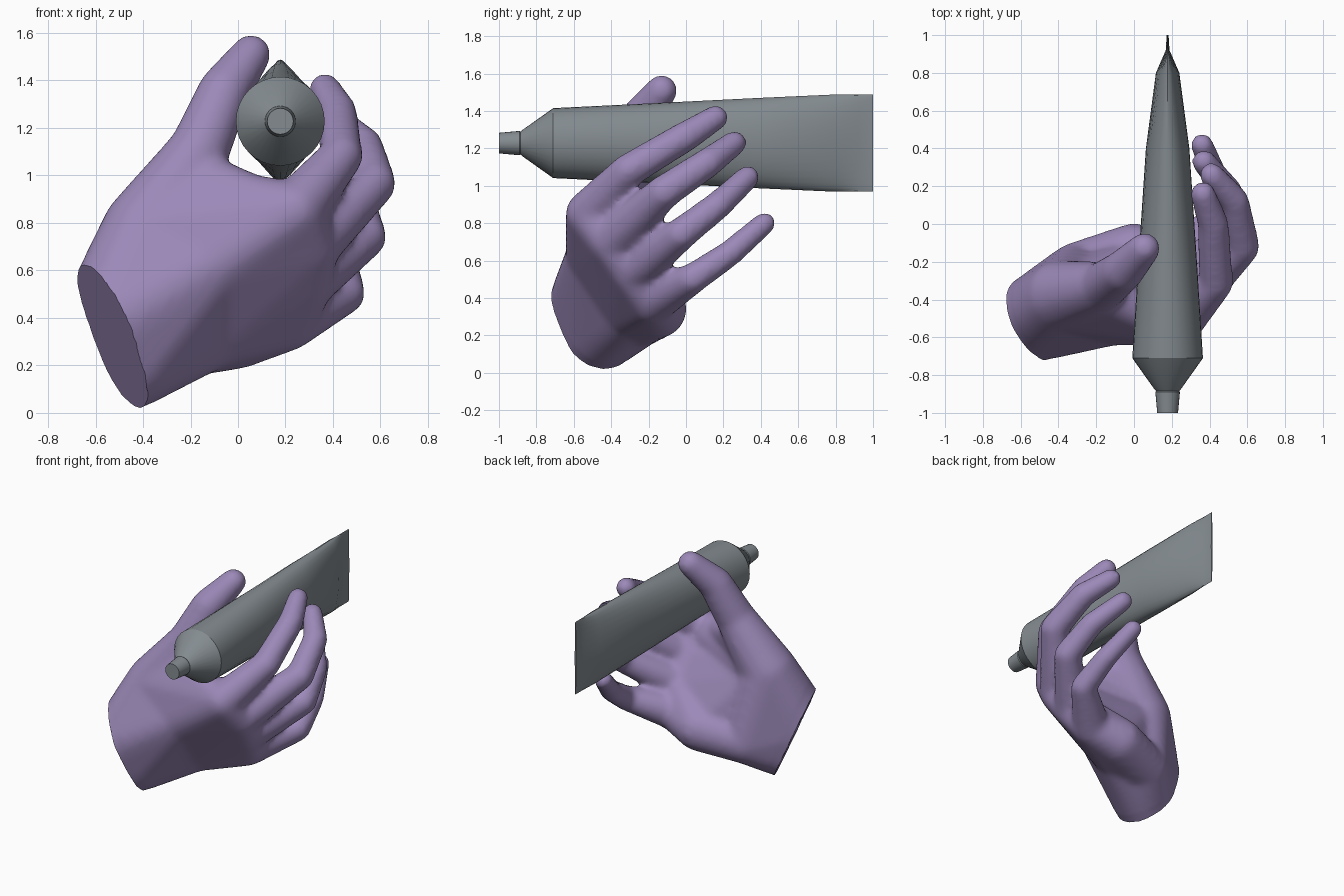
import bpy, bmesh
from math import cos, sin, tau, radians
from mathutils import Vector

if "Cube" in bpy.data.objects:
    bpy.data.objects.remove(bpy.data.objects["Cube"])


def finish(bm, name, color, angle=30):
    me = bpy.data.meshes.new(name)
    bm.to_mesh(me)
    bm.free()
    ob = bpy.data.objects.new(name, me)
    bpy.context.collection.objects.link(ob)
    me.materials.append(color)
    bpy.ops.object.select_all(action='DESELECT')
    ob.select_set(True)
    bpy.context.view_layer.objects.active = ob
    bpy.ops.object.shade_smooth_by_angle(angle=radians(angle))
    return ob


def paint(name, rgb):
    mat = bpy.data.materials.new(name)
    mat.diffuse_color = (*rgb, 1)
    mat.use_nodes = True
    mat.node_tree.nodes["Principled BSDF"].inputs["Base Color"].default_value = mat.diffuse_color
    return mat


def loft(name, sections, color, n=32, cx=0.178, cz=1.228):
    """Elliptical sections (y, half width, half height) along the y axis."""
    bm = bmesh.new()
    rings = [[bm.verts.new((cx + hx * cos(tau * i / n), y, cz + hz * sin(tau * i / n)))
              for i in range(n)] for y, hx, hz in sections]
    for a, b in zip(rings, rings[1:]):
        for i in range(n):
            j = (i + 1) % n
            bm.faces.new((a[i], a[j], b[j], b[i]))
    bm.faces.new(rings[0])
    bm.faces.new(rings[-1])
    bmesh.ops.recalc_face_normals(bm, faces=bm.faces)
    return finish(bm, name, color)


# Squeeze tube: round at the shoulder, crimped flat at the end
slate = paint("slate_grey", (0.23, 0.26, 0.28))
loft("tube_body", [(-0.89, 0.055, 0.055), (-0.875, 0.07, 0.07), (-0.71, 0.187, 0.187),
                   (-0.2, 0.155, 0.212), (0.4, 0.115, 0.242), (0.8, 0.062, 0.26),
                   (0.92, 0.01, 0.26), (1.0, 0.005, 0.26)], slate)
loft("tube_cap", [(-1.0, 0.047, 0.047), (-1.0, 0.055, 0.055), (-0.89, 0.065, 0.065),
                  (-0.865, 0.05, 0.05)], slate, 24)


def hull(bm, balls):
    """Add the convex skin around a few balls (x, y, z, radius)."""
    part = bmesh.new()
    for x, y, z, r in balls:
        ball = bmesh.ops.create_icosphere(part, subdivisions=3, radius=r)
        bmesh.ops.translate(part, verts=ball['verts'], vec=(x, y, z))
    bmesh.ops.delete(part, geom=part.faces[:], context='FACES_ONLY')
    res = bmesh.ops.convex_hull(part, input=part.verts)
    inner = {v for v in res['geom_interior'] if isinstance(v, bmesh.types.BMVert)}
    bmesh.ops.delete(part, geom=list(inner), context='VERTS')
    me = bpy.data.meshes.new("piece")
    part.to_mesh(me)
    part.free()
    bm.from_mesh(me)
    bpy.data.meshes.remove(me)


# Finger joints: knuckle, middle joint, end joint, tip
fingers = [
    [(0.24, -0.52, 0.85, 0.125), (0.435, -0.31, 1.08, 0.092), (0.42, 0.00, 1.265, 0.083), (0.365, 0.16, 1.365, 0.068)],
    [(0.30, -0.40, 0.70, 0.125), (0.575, -0.12, 0.965, 0.092), (0.53, 0.12, 1.125, 0.081), (0.41, 0.26, 1.23, 0.067)],
    [(0.27, -0.29, 0.54, 0.125), (0.54, -0.03, 0.74, 0.088), (0.50, 0.17, 0.895, 0.077), (0.37, 0.33, 1.045, 0.066)],
    [(0.21, -0.18, 0.385, 0.125), (0.455, 0.03, 0.50, 0.083), (0.435, 0.23, 0.635, 0.072), (0.36, 0.42, 0.80, 0.062)],
]
thumb = [(-0.385, -0.38, 0.765, 0.19), (-0.165, -0.33, 1.10, 0.13),
         (-0.06, -0.25, 1.35, 0.112), (0.055, -0.13, 1.51, 0.085)]
wrist = [(-0.54, -0.51, 0.37, 0.225), (-0.475, -0.46, 0.21, 0.205)]
heel = [(-0.30, -0.25, 0.29, 0.155), (0.00, -0.15, 0.34, 0.155)]
mids = [(-0.12, -0.48, 0.62, 0.165), (-0.12, -0.30, 0.33, 0.15)]
web = (0.06, -0.48, 0.90, 0.105)

bm = bmesh.new()
for chain in fingers + [thumb]:
    for a, b in zip(chain, chain[1:]):
        hull(bm, [a, b])
# Back of the hand, fanned out to the knuckles
hull(bm, wrist + mids)
for a, b in zip(fingers, fingers[1:]):
    hull(bm, mids + [a[0], b[0]])
# Heel of the palm
hull(bm, [wrist[1], heel[0]])
hull(bm, heel + [mids[1], fingers[3][0]])
hull(bm, heel + [fingers[2][0], fingers[3][0]])
# Thumb pad, thumb web and palm fill
hull(bm, wrist + [thumb[0], heel[0]])
hull(bm, [mids[0], thumb[0], web, fingers[0][0]])
hull(bm, [wrist[0], mids[0], thumb[0]])
hull(bm, [thumb[0], (-0.16, -0.37, 0.98, 0.12), web])
hull(bm, [(-0.33, -0.36, 0.70, 0.14), (-0.28, -0.27, 0.31, 0.13), (0.0, -0.19, 0.36, 0.12),
          (0.24, -0.40, 0.70, 0.1), (0.20, -0.28, 0.54, 0.1)])
hand = finish(bm, "hand", paint("purple_skin", (0.33, 0.25, 0.48)))

# Fuse the pieces into one smooth skin
fuse = hand.modifiers.new("fuse", 'REMESH')
fuse.mode = 'VOXEL'
fuse.voxel_size = 0.018
soft = hand.modifiers.new("soft", 'SMOOTH')
soft.factor = 0.5
soft.iterations = 16
for m in ("fuse", "soft"):
    bpy.ops.object.modifier_apply(modifier=m)

# Flat cut at the wrist, with a slightly rounded rim
bm = bmesh.new()
bm.from_mesh(hand.data)
cut = bmesh.ops.bisect_plane(bm, geom=bm.verts[:] + bm.edges[:] + bm.faces[:],
                             plane_co=(-0.53, -0.46, 0.285),
                             plane_no=Vector((-0.855, -0.348, -0.387)), clear_outer=True)
rim = [e for e in cut['geom_cut'] if isinstance(e, bmesh.types.BMEdge)]
bmesh.ops.edgeloop_fill(bm, edges=rim)
bmesh.ops.recalc_face_normals(bm, faces=bm.faces)
for _ in range(8):
    near = [v for v in bm.verts
            if (v.co - Vector((-0.53, -0.46, 0.285))).dot(Vector((0.855, 0.348, 0.387))) < 0.06]
    bmesh.ops.smooth_vert(bm, verts=near, factor=0.5, use_axis_x=True, use_axis_y=True, use_axis_z=True)
bm.to_mesh(hand.data)
bm.free()
bpy.ops.object.shade_smooth_by_angle(angle=radians(50))
